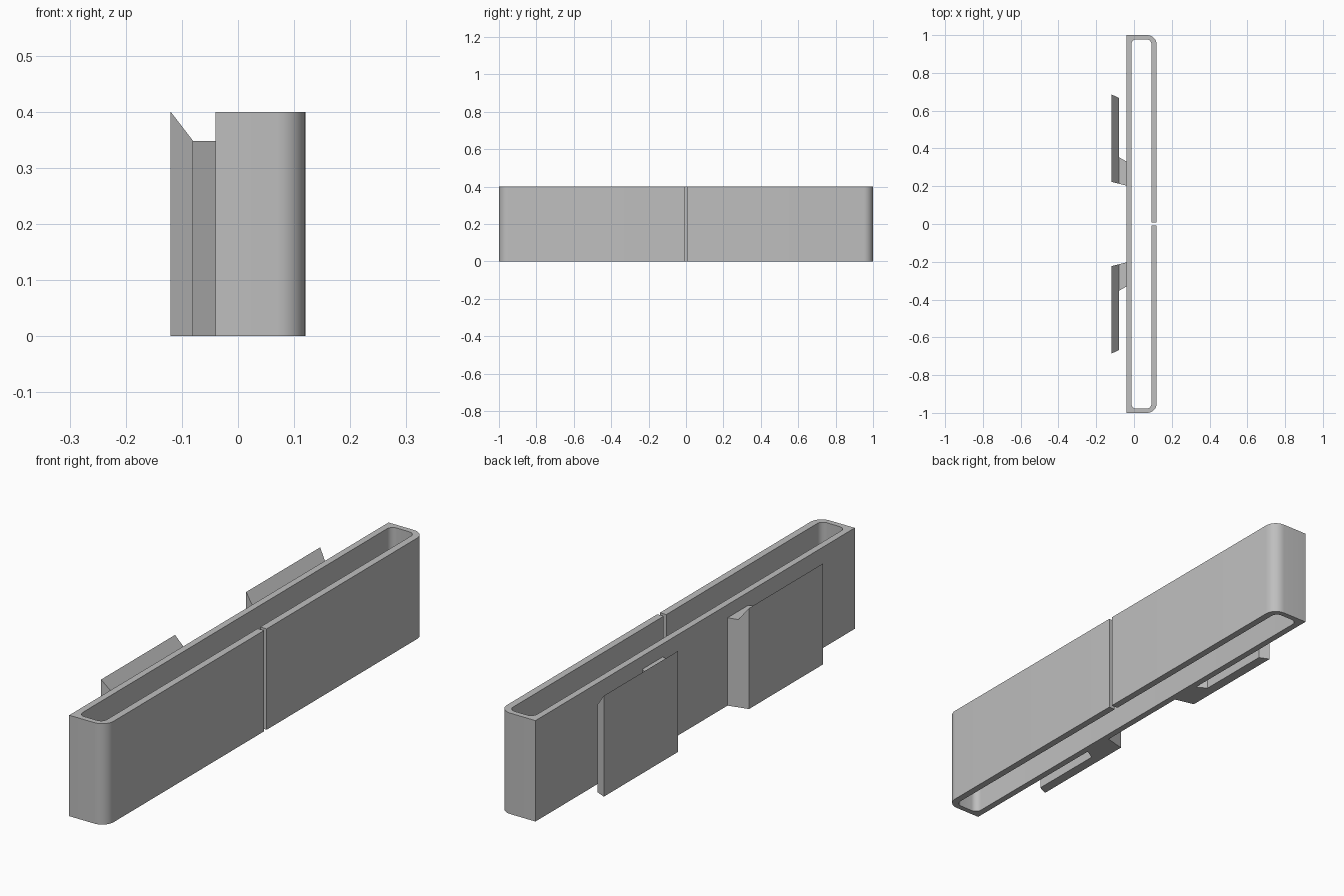
import bpy, bmesh
from math import sin, cos, radians

cube = bpy.data.objects.get("Cube")
if cube:
    bpy.data.objects.remove(cube, do_unlink=True)

HEIGHT = 0.4
STEP_HEIGHT = 0.348

grey = bpy.data.materials.new("plain grey")
grey.use_nodes = True
colour = (0.52, 0.52, 0.52, 1)
grey.diffuse_color = colour
grey.node_tree.nodes["Principled BSDF"].inputs["Base Color"].default_value = colour


def prism(name, profile, shape_top=None):
    """Extrude a plan outline upward, optionally reshaping its top cap."""
    bm = bmesh.new()
    base = bm.faces.new([bm.verts.new((x, y, 0)) for x, y in profile])
    extruded = bmesh.ops.extrude_face_region(bm, geom=[base], use_keep_orig=True)
    top = [v for v in extruded["geom"] if isinstance(v, bmesh.types.BMVert)]
    for v in top:
        v.co.z = HEIGHT
    if shape_top:
        shape_top(bm, top)
    bmesh.ops.recalc_face_normals(bm, faces=bm.faces[:])
    mesh = bpy.data.meshes.new(name)
    bm.to_mesh(mesh)
    bm.free()
    mesh.materials.append(grey)
    obj = bpy.data.objects.new(name, mesh)
    bpy.context.collection.objects.link(obj)
    return obj


def arc(cx, cy, r, start, end, steps=8):
    angles = [radians(start + (end - start) * i / steps) for i in range(steps + 1)]
    return [(cx + r * cos(a), cy + r * sin(a)) for a in angles]


# Channel: half of the wall outline from the slit round to the back, then mirrored
back, front, end = -0.04, 0.12, 1.0
in_back, in_front, in_end = -0.014, 0.092, 0.978
slit, r_out, r_in = 0.008, 0.05, 0.026

outer = [(front, slit)] + arc(front - r_out, end - r_out, r_out, 0, 90) + [(back, end)]
inner = ([(in_front, slit)]
         + arc(in_front - r_in, in_end - r_in, r_in, 0, 90)
         + arc(in_back + r_in, in_end - r_in, r_in, 90, 180))


def flip(points):
    return [(x, -y) for x, y in reversed(points)]


channel = prism("channel", outer + flip(outer) + [(x, -y) for x, y in inner]
                + list(reversed(inner)))
bpy.ops.object.select_all(action="DESELECT")
channel.select_set(True)
bpy.context.view_layer.objects.active = channel
bpy.ops.object.shade_smooth_by_angle(angle=radians(30))

# Clips: a short stem on the back wall carrying a plate with a bevelled top
clip = [(-0.04, 0.203), (-0.08, 0.213), (-0.12, 0.223), (-0.12, 0.686),
        (-0.08, 0.668), (-0.08, 0.354), (-0.04, 0.331)]


def bevel_top(bm, top):
    seam = sorted((v for v in top if abs(v.co.x + 0.08) < 0.001),
                  key=lambda v: abs(v.co.y))[:2]
    bmesh.ops.connect_verts(bm, verts=seam)
    for v in top:
        if v.co.x > -0.1:
            v.co.z = STEP_HEIGHT


prism("back_clip", clip, bevel_top)
prism("front_clip", flip(clip), bevel_top)
